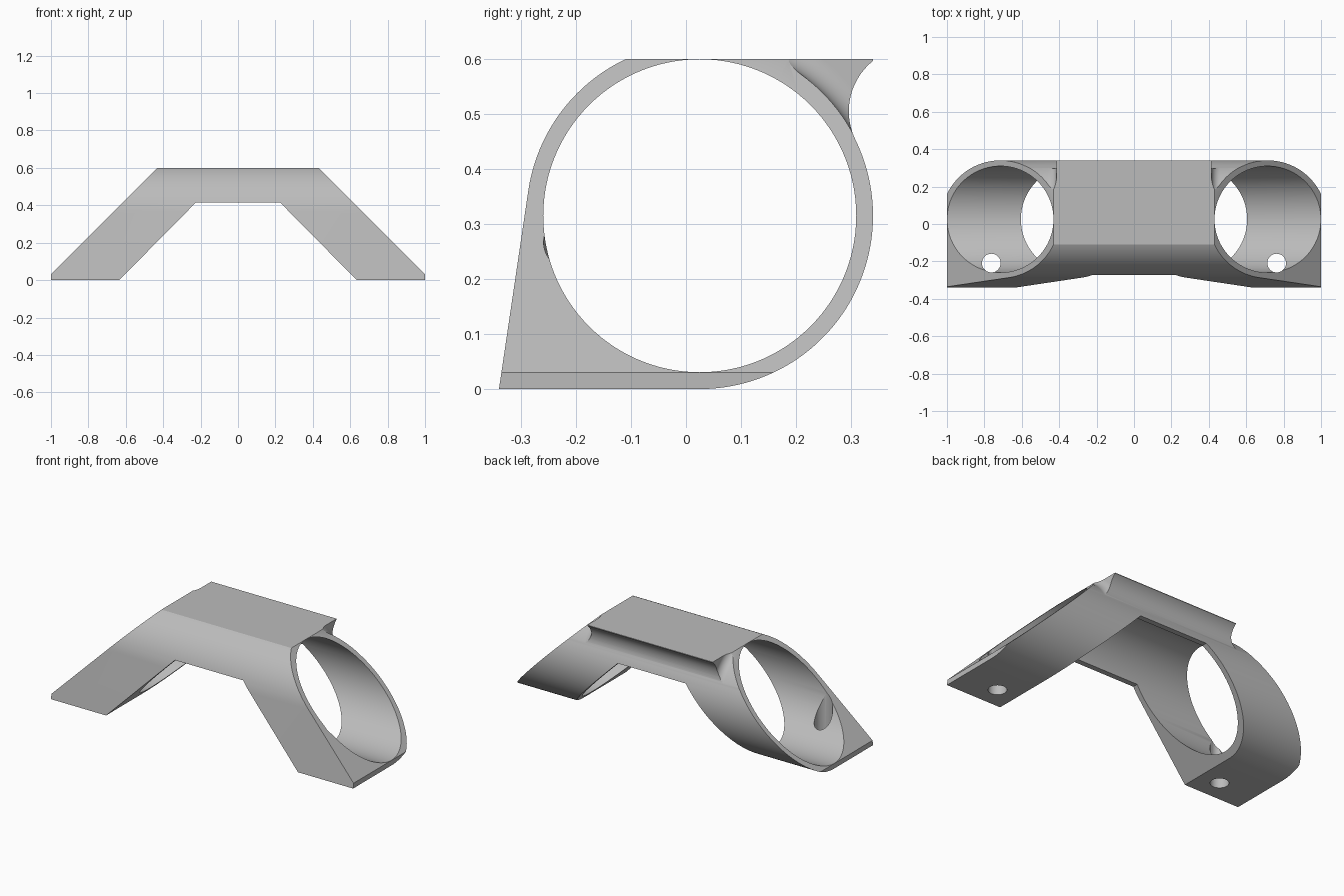
import bpy, bmesh
from math import sin, cos, radians

if "Cube" in bpy.data.objects:
    bpy.data.objects.remove(bpy.data.objects["Cube"])

CY, CZ = 0.025, 0.315          # bore axis
OUTER, BORE = 0.315, 0.2845    # ring radii

grey = bpy.data.materials.new("plain grey")
grey.use_nodes = True
colour = (0.5, 0.5, 0.5, 1)
grey.diffuse_color = colour
grey.node_tree.nodes["Principled BSDF"].inputs["Base Color"].default_value = colour


def arc(cu, cv, r, start, end, n):
    angles = [radians(start + (end - start) * i / n) for i in range(n + 1)]
    return [(cu + r * cos(a), cv + r * sin(a)) for a in angles]


def loft(name, rings):
    """Closed solid through equally sized rings of points."""
    bm = bmesh.new()
    loops = [[bm.verts.new(p) for p in ring] for ring in rings]
    n = len(loops[0])
    for a, b in zip(loops, loops[1:]):
        for i in range(n):
            j = (i + 1) % n
            bm.faces.new((a[i], a[j], b[j], b[i]))
    bm.faces.new(loops[0])
    bm.faces.new(loops[-1])
    bmesh.ops.recalc_face_normals(bm, faces=bm.faces)
    mesh = bpy.data.meshes.new(name)
    bm.to_mesh(mesh)
    bm.free()
    mesh.materials.append(grey)
    obj = bpy.data.objects.new(name, mesh)
    bpy.context.collection.objects.link(obj)
    return obj


def along_x(name, profile, half):
    return loft(name, [[(x, y, z) for y, z in profile] for x in (-half, half)])


def carve(target, cutter, operation="DIFFERENCE"):
    mod = target.modifiers.new("carve", "BOOLEAN")
    mod.operation, mod.solver, mod.object = operation, "EXACT", cutter
    bpy.context.view_layer.objects.active = target
    bpy.ops.object.modifier_apply(modifier=mod.name)
    bpy.data.objects.remove(cutter)


# Tube with a flat foot, slanted front wall, flat top and coved rear lip
profile = [(-0.34, 0)]
profile += arc(CY, CZ, OUTER, -90, 26.1, 40)
profile += arc(0.413, 0.505, 0.117, 205, 128.5, 20)
profile += [(0.34, 0.6)]
profile += arc(CY, CZ, OUTER, 115.2, 171.6, 20)
bracket = along_x("arched_bracket", profile, 1.2)

# Trim to the arch outline
half = [(0.225, 0.415), (0.635, 0), (0.635, -0.1), (1, -0.1), (1, 0.03), (0.43, 0.6), (0.33, 0.7)]
outline = half + [(-x, z) for x, z in reversed(half)]
arch = loft("arch_trim", [[(x, y, z) for x, z in outline] for y in (-0.6, 0.6)])
carve(bracket, arch, "INTERSECT")

# Long bore through both legs and the bridge
carve(bracket, along_x("bore_cutter", arc(CY, CZ, BORE, 0, 357, 119), 1.3))

for side in (1, -1):
    # Screw hole through each foot
    circle = arc(side * 0.763, -0.209, 0.05, 0, 350, 35)
    carve(bracket, loft("hole_cutter", [[(x, y, z) for x, y in circle] for z in (-0.1, 0.285)]))

    # Rear lip set back from the tube's end, with a cove around the tube
    section = arc(0.46, 0.361, 0.045, 270, 180, 10) + [(0.415, 0.5), (0.8, 0.5), (0.8, 0.316)]
    rings = []
    for step in range(31):
        a = radians(14 + 2 * step)
        rings.append([(side * x, CY + r * cos(a), CZ + r * sin(a)) for x, r in section])
    carve(bracket, loft("lip_cutter", rings))

bpy.ops.object.select_all(action="DESELECT")
bracket.select_set(True)
bpy.context.view_layer.objects.active = bracket
bpy.ops.object.shade_smooth_by_angle(angle=radians(25))
